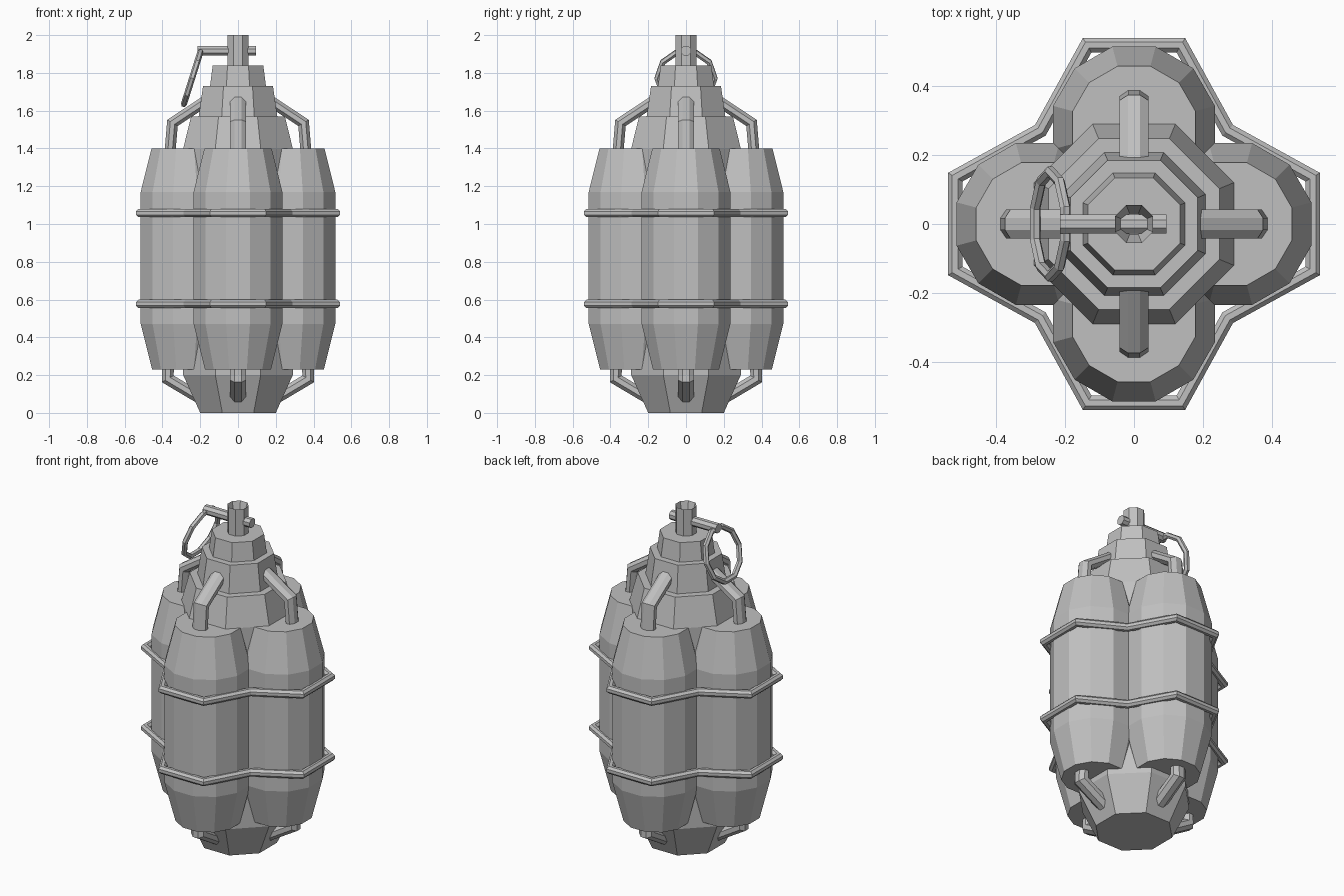
import bpy, bmesh, math
from mathutils import Vector, Matrix

if "Cube" in bpy.data.objects:
    bpy.data.objects.remove(bpy.data.objects["Cube"])

steel = bpy.data.materials.new("grey steel")
steel.diffuse_color = (0.53, 0.53, 0.53, 1)
steel.use_nodes = True
steel.node_tree.nodes["Principled BSDF"].inputs["Base Color"].default_value = steel.diffuse_color


def finish(name, bm, place=Matrix.Identity(4)):
    bmesh.ops.recalc_face_normals(bm, faces=bm.faces)
    bm.transform(place)
    mesh = bpy.data.meshes.new(name)
    bm.to_mesh(mesh)
    bm.free()
    mesh.materials.append(steel)
    obj = bpy.data.objects.new(name, mesh)
    bpy.context.collection.objects.link(obj)
    return obj


def skin(bm, rings, closed=False):
    """Join successive vertex rings; cap the ends when the run is open."""
    n = len(rings[0])
    pairs = list(zip(rings, rings[1:]))
    if closed:
        pairs.append((rings[-1], rings[0]))
    for a, b in pairs:
        for i in range(n):
            j = (i + 1) % n
            bm.faces.new((a[i], a[j], b[j], b[i]))
    if not closed:
        bm.faces.new(rings[0])
        bm.faces.new(rings[-1])


def turned(name, profile, sides, place=Matrix.Identity(4)):
    """Lathe (apothem, z) points with flats facing the axes."""
    bm = bmesh.new()
    rings = []
    for a, z in profile:
        r = a / math.cos(math.pi / sides)
        angles = [(i + 0.5) * 2 * math.pi / sides for i in range(sides)]
        rings.append([bm.verts.new((r * math.cos(t), r * math.sin(t), z))
                      for t in angles])
    skin(bm, rings)
    return finish(name, bm, place)


def tube(name, path, side, half_in, half_side, closed=False, sides=8,
         place=Matrix.Identity(4)):
    """Sweep a faceted section along a planar path; side is the plane normal."""
    bm = bmesh.new()
    pts = [Vector(p) for p in path]
    side = Vector(side).normalized()
    n, rings = len(pts), []
    for k, p in enumerate(pts):
        before = (p - pts[k - 1]) if closed or k > 0 else pts[1] - p
        after = (pts[(k + 1) % n] - p) if closed or k < n - 1 else p - pts[k - 1]
        before.normalize()
        after.normalize()
        t = (before + after).normalized()
        inward = side.cross(t) / t.dot(before)
        ring = []
        for i in range(sides):
            a = (i + 0.5) * 2 * math.pi / sides
            c = math.cos(math.pi / sides)
            ring.append(bm.verts.new(p + inward * (half_in * math.cos(a) / c)
                                     + side * (half_side * math.sin(a) / c)))
        rings.append(ring)
    skin(bm, rings, closed)
    return finish(name, bm, place)


# Stepped octagonal core
turned("core_body", [(0.20, 0), (0.29, 0.20), (0.29, 1.40), (0.248, 1.57),
                     (0.208, 1.57), (0.185, 1.73), (0.148, 1.73),
                     (0.134, 1.84)], 8)

# Hollow-ended post on top
turned("top_post", [(0.055, 1.83), (0.055, 2.0), (0.03, 1.91)], 8)

# Four canisters, each with an upper and lower bent pipe
for k, where in enumerate(("right", "back", "left", "front")):
    turn = Matrix.Rotation(k * math.pi / 2, 4, 'Z')
    turned("canister_" + where, [(0.175, 0.23), (0.235, 0.47), (0.235, 1.17),
                                 (0.178, 1.40)], 12,
           turn @ Matrix.Translation((0.28, 0, 0)))
    tube("upper_pipe_" + where, [(0.36, 0, 1.38), (0.347, 0, 1.535),
                                 (0.17, 0, 1.652)], (0, 1, 0), 0.029, 0.042,
         place=turn)
    tube("lower_pipe_" + where, [(0.37, 0, 0.26), (0.372, 0, 0.18),
                                 (0.19, 0, 0.072)], (0, 1, 0), 0.031, 0.042,
         place=turn)

# Two straps dipping in between the canisters
outline = []
for k in range(4):
    turn = Matrix.Rotation(k * math.pi / 2, 3, 'Z')
    outline += [turn @ Vector(p) for p in
                ((0.519, -0.136, 0), (0.519, 0.136, 0), (0.272, 0.272, 0))]
for name, z in (("lower_strap", 0.577), ("upper_strap", 1.058)):
    tube(name, outline, (0, 0, 1), 0.021, 0.022, True,
         place=Matrix.Translation((0, 0, z)))

# Pull pin and its tilted ring
tube("pull_pin", [(-0.215, 0, 1.917), (0.095, 0, 1.917)], (0, 1, 0),
     0.026, 0.027)
up = Vector((0.09, 0, 0.285)).normalized()
across = Vector((0, 1, 0))
loop = [Vector((-0.243, 0, 1.772)) + across * (0.152 * math.cos(i * math.pi / 5))
        + up * (0.152 * math.sin(i * math.pi / 5)) for i in range(10)]
tube("pull_ring", loop, across.cross(up), 0.014, 0.014, True, 6)
